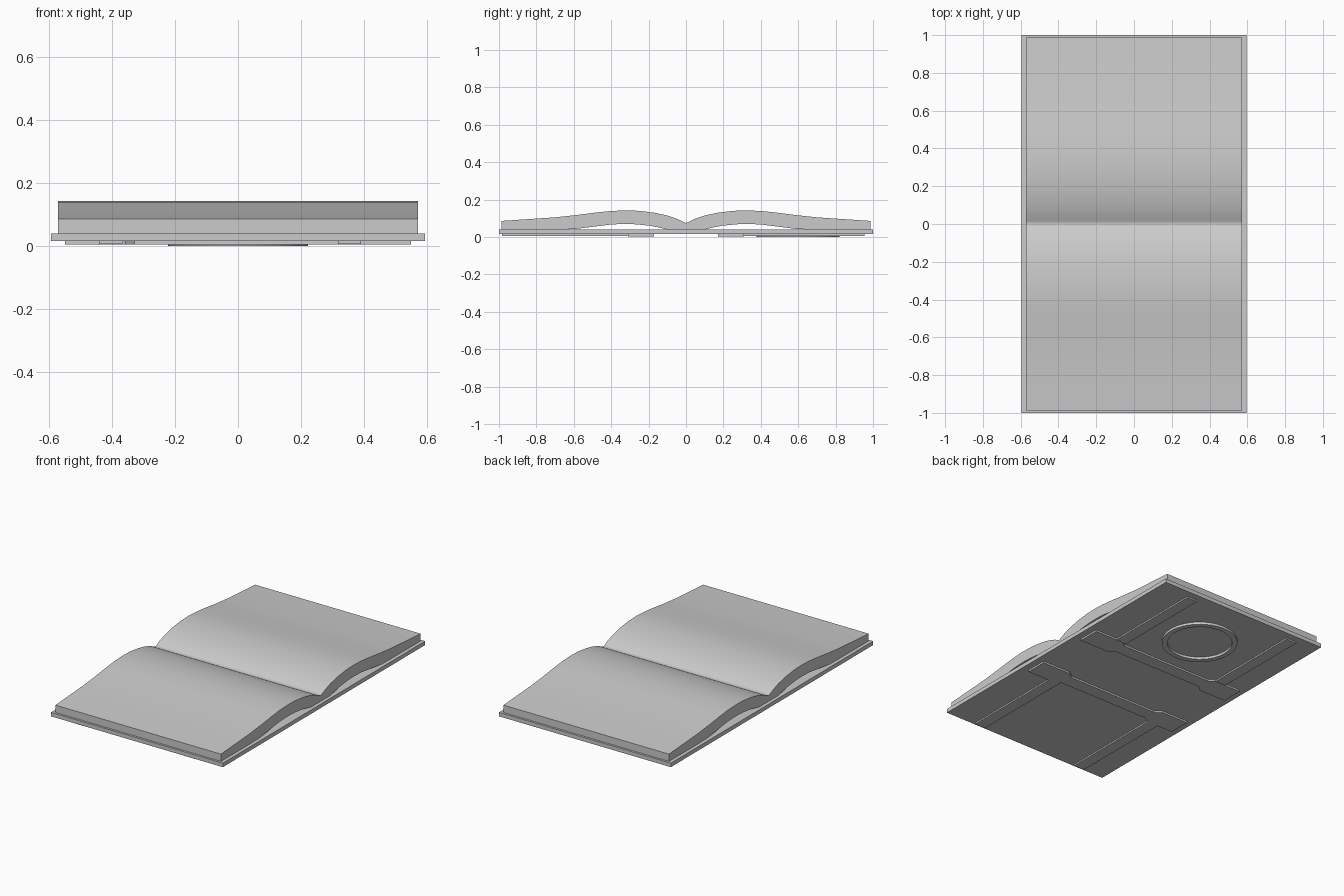
import bpy, bmesh, math
from mathutils import Vector

default = bpy.data.objects.get("Cube")
if default:
    bpy.data.objects.remove(default, do_unlink=True)

grey = bpy.data.materials.new("plain grey")
grey.use_nodes = True
color = (0.6, 0.6, 0.6, 1)
grey.diffuse_color = color
grey.node_tree.nodes["Principled BSDF"].inputs["Base Color"].default_value = color


def finish(name, bm, smooth=None):
    """Turn a bmesh into a named, coloured object."""
    bmesh.ops.recalc_face_normals(bm, faces=bm.faces)
    mesh = bpy.data.meshes.new(name)
    bm.to_mesh(mesh)
    bm.free()
    mesh.materials.append(grey)
    obj = bpy.data.objects.new(name, mesh)
    bpy.context.collection.objects.link(obj)
    if smooth:
        bpy.ops.object.select_all(action="DESELECT")
        obj.select_set(True)
        bpy.context.view_layer.objects.active = obj
        bpy.ops.object.shade_smooth_by_angle(angle=math.radians(smooth))
    return obj


def extrude(name, outline, offset, smooth=None):
    """Prism from a closed outline of 3D points."""
    bm = bmesh.new()
    face = bm.faces.new([bm.verts.new(p) for p in outline])
    result = bmesh.ops.extrude_face_region(bm, geom=[face])
    moved = [v for v in result["geom"] if isinstance(v, bmesh.types.BMVert)]
    bmesh.ops.translate(bm, verts=moved, vec=Vector(offset))
    return finish(name, bm, smooth)


def slab(name, x0, x1, y0, y1, z0, z1):
    outline = [(x0, y0, z0), (x1, y0, z0), (x1, y1, z0), (x0, y1, z0)]
    return extrude(name, outline, (0, 0, z1 - z0))


COVER_BOTTOM, COVER_TOP = 0.015, 0.04
slab("cover", -0.595, 0.595, -1, 1, COVER_BOTTOM, COVER_TOP)

# Arched page block: upper and lower profile of one half, mirrored at the spine
upper = [(0.987, 0.086), (0.85, 0.095), (0.7, 0.105), (0.58, 0.118), (0.48, 0.131),
         (0.4, 0.139), (0.33, 0.142), (0.25, 0.14), (0.17, 0.13), (0.1, 0.115),
         (0.045, 0.096), (0.015, 0.081)]
lower = [(0.1, 0.04), (0.15, 0.052), (0.2, 0.061), (0.27, 0.068), (0.33, 0.07),
         (0.4, 0.067), (0.48, 0.057), (0.6, 0.042), (0.7, 0.04), (0.987, 0.04)]
half = upper + [(0, 0.075)]
profile = half + [(-y, z) for y, z in reversed(upper)]
profile += [(-y, z) for y, z in reversed(lower)] + lower
PAGE_X = 0.573
extrude("pages", [(-PAGE_X, y, z) for y, z in profile], (2 * PAGE_X, 0, 0), 50)

# Raised straps and hinge bars under the cover
bar = [(0.55, 0.17), (0.35, 0.17), (0.31, 0.2), (-0.33, 0.2), (-0.36, 0.17), (-0.55, 0.17),
       (-0.55, 0.31), (-0.36, 0.31), (-0.33, 0.285), (0.31, 0.285), (0.35, 0.31), (0.55, 0.31)]
for side, end, label in ((1, 0.955, "back"), (-1, 0.985, "front")):
    extrude(label + "_hinge_bar", [(x, side * y, 0.004) for x, y in bar],
            (0, 0, COVER_BOTTOM - 0.004))
    for x, hand in ((0.355, "left"), (-0.405, "right")):
        slab(f"{label}_{hand}_strap", x - 0.037, x + 0.037,
             *sorted((side * 0.3, side * end)), 0.006, COVER_BOTTOM)

# Round raised rim on the back half of the underside
bm = bmesh.new()
section = [(0.19, 0), (0.222, 0), (0.222, COVER_BOTTOM), (0.19, COVER_BOTTOM)]
verts = [bm.verts.new((r, 0.6, z)) for r, z in section]
face = bm.faces.new(verts)
bmesh.ops.spin(bm, geom=list(face.edges) + verts, cent=(0, 0.6, 0), axis=(0, 0, 1),
               angle=math.tau, steps=48, use_merge=False)
bm.faces.remove(face)
bmesh.ops.remove_doubles(bm, verts=bm.verts, dist=0.0001)
finish("round_rim", bm, 30)
